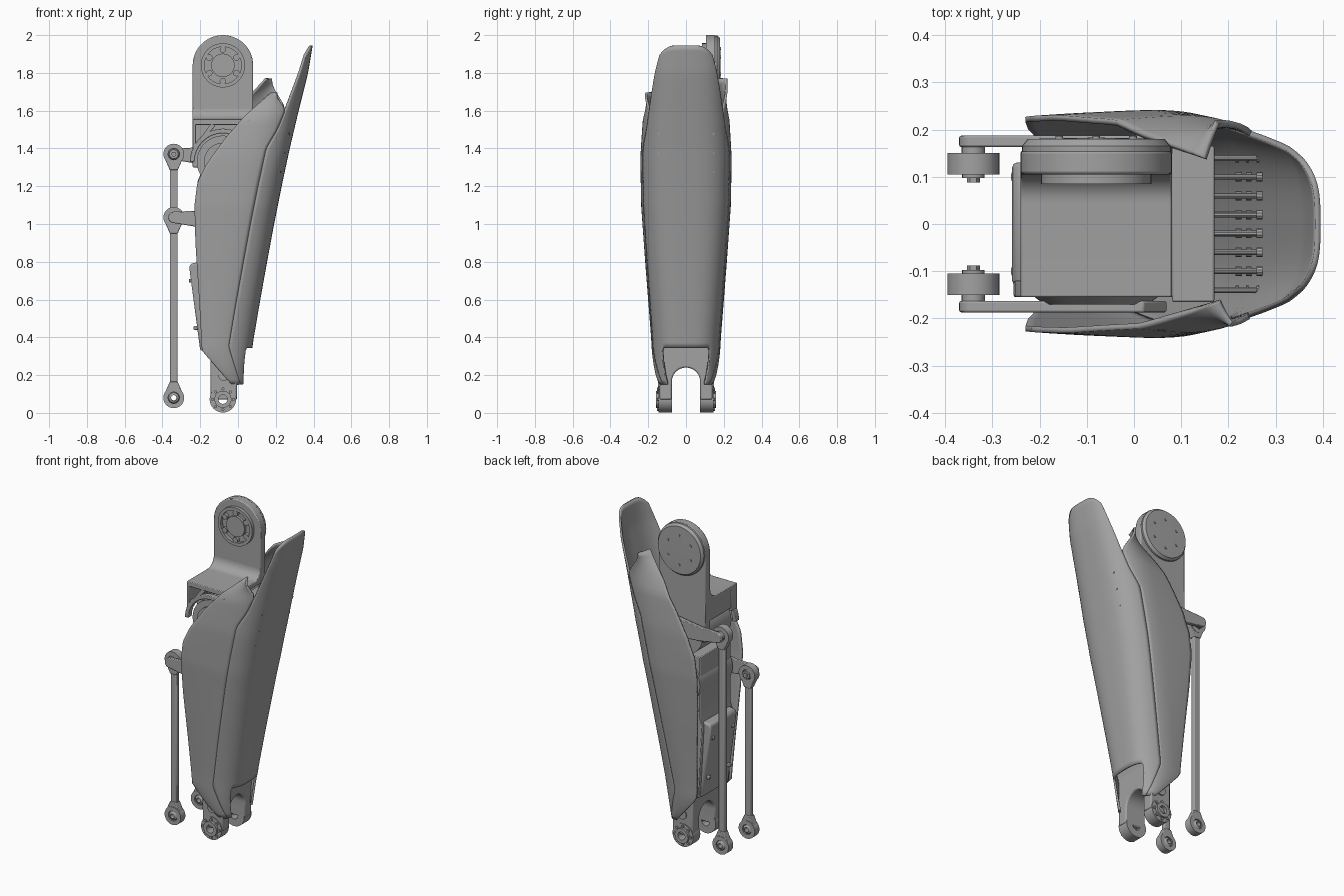
import bpy, bmesh
from math import pi, sin, cos
from mathutils import Vector, Matrix

cube = bpy.data.objects.get("Cube")
if cube:
    bpy.data.objects.remove(cube, do_unlink=True)

grey = bpy.data.materials.new("satin grey")
grey.use_nodes = True
grey.diffuse_color = (0.36, 0.36, 0.36, 1)
grey.node_tree.nodes["Principled BSDF"].inputs["Base Color"].default_value = (0.36, 0.36, 0.36, 1)


def finish(name, bm, bevel=0.0, fix=True):
    if fix:
        bmesh.ops.recalc_face_normals(bm, faces=bm.faces[:])
    me = bpy.data.meshes.new(name)
    bm.to_mesh(me)
    bm.free()
    ob = bpy.data.objects.new(name, me)
    bpy.context.collection.objects.link(ob)
    me.materials.append(grey)
    if bevel:
        mod = ob.modifiers.new("Bevel", 'BEVEL')
        mod.width, mod.segments, mod.limit_method = bevel, 2, 'ANGLE'
    bpy.ops.object.select_all(action='DESELECT')
    bpy.context.view_layer.objects.active = ob
    ob.select_set(True)
    bpy.ops.object.shade_smooth_by_angle(angle=0.6)
    return ob


def prism(name, pts, axis, a, b, bevel=0.004):
    """Outline of (x, z) extruded along y, or (y, z) extruded along x."""
    bm = bmesh.new()
    place = (lambda p, t: (p[0], t, p[1])) if axis == 'y' else (lambda p, t: (t, p[0], p[1]))
    face = bm.faces.new([bm.verts.new(place(p, a)) for p in pts])
    ext = bmesh.ops.extrude_face_region(bm, geom=[face])
    move = Vector(place((0, 0), b - a))
    bmesh.ops.translate(bm, vec=move, verts=[v for v in ext["geom"] if isinstance(v, bmesh.types.BMVert)])
    return finish(name, bm, bevel)


def box(name, x, y, z, bevel=0.004):
    return prism(name, [(x[0], z[0]), (x[1], z[0]), (x[1], z[1]), (x[0], z[1])], 'y', y[0], y[1], bevel)


def lathe(name, cx, cz, profile, seg=40):
    """Closed (radius, y) profile spun about a y-directed axle."""
    bm = bmesh.new()
    vs = [bm.verts.new((cx + r, y, cz)) for r, y in profile]
    es = [bm.edges.new((vs[i - 1], vs[i])) for i in range(len(vs))]
    bmesh.ops.spin(bm, geom=vs + es, cent=(cx, 0, cz), axis=(0, 1, 0), angle=2 * pi, steps=seg)
    bmesh.ops.remove_doubles(bm, verts=bm.verts[:], dist=0.0003)
    bad = [f for f in bm.faces if f.calc_area() < 1e-9]
    bmesh.ops.delete(bm, geom=bad, context='FACES')
    return finish(name, bm)


def ring(name, cx, cz, r0, r1, y0, y1, seg=40):
    return lathe(name, cx, cz, [(r0, y0), (r1, y0), (r1, y1), (r0, y1)], seg)


def disc(name, cx, cz, r, y0, y1, seg=32):
    return ring(name, cx, cz, 0, r, y0, y1, seg)


def arc(cx, cz, r, a0, a1, n=16):
    return [(cx + r * cos(a0 + (a1 - a0) * i / n), cz + r * sin(a0 + (a1 - a0) * i / n)) for i in range(n + 1)]


def key(table, z):
    for (z0, a), (z1, b) in zip(table, table[1:]):
        if z <= z1:
            return a + (b - a) * max(0, z - z0) / (z1 - z0)
    return table[-1][1]


def sheet(name, point, cols, rows):
    bm = bmesh.new()
    g = [[bm.verts.new(point(i / cols, j / rows)) for j in range(rows + 1)] for i in range(cols + 1)]
    for i in range(cols):
        for j in range(rows):
            bm.faces.new((g[i][j], g[i + 1][j], g[i + 1][j + 1], g[i][j + 1]))
    ob = finish(name, bm, fix=False)
    mod = ob.modifiers.new("Thickness", 'SOLIDIFY')
    mod.thickness, mod.offset = 0.012, 0
    return ob


# Shell outlines, each as (height, value)
FRONT = [(.15, .04), (.4, .078), (.6, .112), (.8, .148), (1, .185), (1.2, .225), (1.4, .268), (1.6, .315), (1.8, .365), (1.95, .39)]
WRAP = [(.15, .03), (.35, .12), (1.4, .12), (1.5, .085), (1.6, .068), (1.8, .042), (1.95, .02)]
WIDTH = [(.15, .17), (.4, .182), (.8, .212), (1.1, .233), (1.35, .237), (1.6, .225), (1.8, .215), (1.95, .2)]
BACK = [(.15, -.03), (.33, -.19), (.6, -.205), (.9, -.225), (1.1, -.23), (1.22, -.215), (1.32, -.165), (1.45, -.07), (1.57, .035), (1.695, .18)]


def curve_out(d):
    return (1 - (1 - min(d / .25, 1)) ** 3) ** (1 / 3)


def guard_point(u, v):
    t = 2 * u - 1
    s = min(1, max(0, (abs(t) - .62) / .2))
    low = .345 - .195 * s * s * (3 - 2 * s)
    high = 1.945 - .05 * abs(t) ** 6
    z = low + (high - low) * v
    d = key(WRAP, z) * abs(t) ** 3
    y = key(WIDTH, z) * curve_out(d)
    return key(FRONT, z) - d, y if t > 0 else -y, z


sheet("shin_guard", guard_point, 40, 60)

# Side panels, the rear one reaching a little higher
for side, name, top in ((-1, "right_side_panel", 1.695), (1, "left_side_panel", 1.77)):
    def panel_point(u, v):
        z = .15 + (top - .15) * v
        zb = z if z < 1.2 else 1.2 + (z - 1.2) * .495 / (top - 1.2)
        x0 = key(BACK, zb) - (top - 1.695) * .4 * max(0, v - .7) / .3
        x1 = key(FRONT, z) - key(WRAP, z)
        if z > 1.6:
            x1 = .247 + (x0 + .025 - .247) * ((z - 1.6) / (top - 1.6)) ** 2
        x = x0 + (x1 - x0) * u
        w = key(WIDTH, z) - .3 * max(0, z - 1.55) * (1 - u)
        y = w * curve_out(key(FRONT, z) - x) - .012 * (1 - u) ** 2
        return x, side * y, z
    sheet(name, panel_point, 16, 60)
    disc(name + "_bolt", .06, 1.54, .012, side * .2, side * .226, 16)

# Inner frame with the stepped calf cover
prism("inner_frame", [(-.02, .3), (-.19, .33), (-.215, .78), (-.2, .82), (-.2, 1.2), (.1, 1.2), (.06, .8), (0, .4)], 'y', -.15, .15)
prism("calf_cover", [(-.18, .33), (-.2, .33), (-.258, .77), (-.25, .79), (-.2, .8)], 'y', -.13, .13, .012)
for z in (.45, .7):
    for y in (-.1, .1):
        box("cover_screw", (-.235 - (z - .45) * .1, -.2), (y - .01, y + .01), (z - .01, z + .01))
box("front_bulkhead", (.08, .17), (-.165, .165), (1.15, 1.52))

# Pins between the bulkhead and the guard
for z in (1.28, 1.38, 1.48):
    end = key(FRONT, z) - .015
    for i in range(8):
        y = -.14 + i * .04
        bm = bmesh.new()
        for r, a, b in ((.006, .16, end), (.01, end - .012, end)):
            m = Matrix.Translation(((a + b) / 2, y, z)) @ Matrix.Rotation(pi / 2, 4, 'Y')
            bmesh.ops.create_cone(bm, cap_ends=True, segments=10, radius1=r, radius2=r, depth=b - a, matrix=m)
        finish("guard_pin", bm)

# Upper joint plate, shelf and motor
CX, TOP = -.08, 1.84
prism("joint_plate", [(-.24, 1.3), (.08, 1.3)] + arc(CX, TOP, .16, 0, pi, 28), 'y', .105, .155, .006)
lathe("joint_cap", CX, TOP, [(0, .15), (.157, .15), (.157, .165), (.145, .18), (0, .183)], 48)
ring("joint_ring", CX, TOP, .098, .117, .085, .11, 48)
disc("joint_hub", CX, TOP, .062, .088, .11)
for i in range(6):
    a = pi / 2 + i * pi / 3
    disc("joint_screw", CX + .083 * cos(a), TOP + .083 * sin(a), .017, .086, .11, 12)
    disc("cap_screw", CX + .09 * cos(a), TOP + .09 * sin(a), .008, .17, .186, 12)
fillet = [(.105 - .06 + .06 * sin(a * pi / 16), 1.615 - .06 * cos(a * pi / 16)) for a in range(9)]
prism("joint_shelf", [(.12, 1.615), (.12, 1.525), (-.155, 1.525), (-.155, 1.555)] + fillet, 'x', -.24, .08)

# Shelf side bracing around the knee motor
box("brace_post", (-.24, -.222), (-.155, -.1), (1.4, 1.54))
prism("brace_strut", [(-.24, 1.4), (-.22, 1.4), (-.12, 1.52), (-.14, 1.535)], 'y', -.155, -.13)
prism("brace_arch", arc(CX, 1.33, .175, 0, pi) + arc(CX, 1.33, .15, pi, 0), 'y', -.155, -.12)
box("rear_wall", (-.24, -.225), (-.1, .155), (1.42, 1.54))
lathe("knee_motor", CX, 1.33, [(0, -.145), (.1, -.145), (.1, -.13), (.138, -.13), (.138, .15), (0, .15)], 48)
lathe("lower_motor", CX, 1.03, [(0, -.17), (.11, -.17), (.13, -.155), (.13, .165), (0, .165)], 48)

# Crank arms, link rods and their bolts
RX = -.34
for side, name, z in ((-1, "right", 1.035), (1, "left", 1.37)):
    arm = arc(RX, z, .03, pi / 2, 1.5 * pi) + [(-.22, z - .05), (.02, z - .07), (.07, z), (.02, z + .07), (-.22, z + .035)]
    prism(name + "_crank_arm", arm, 'y', side * .163, side * .187)
    for end in (.08, z):
        ring(name + "_rod_eye", RX, end, .03, .055, side * .105, side * .15)
        lathe(name + "_rod_bearing", RX, end, [(.014, side * .102), (.027, side * .11), (.033, side * .128), (.027, side * .146), (.014, side * .155)])
    disc(name + "_rod_bolt", RX, z, .014, side * .088, side * .17, 6)
    disc(name + "_rod_washer", RX, z, .024, side * .097, side * .105, 20)
    disc(name + "_rod_spacer", RX, z, .025, side * .145, side * .165, 20)
    box(name + "_link_rod", (RX - .021, RX + .021), (side * .128 - .014, side * .128 + .014), (.125, z - .045), .006)
    for end, s in ((.08, 1), (z, -1)):
        prism(name + "_rod_neck", [(RX - .045, end + s * .03), (RX + .045, end + s * .03), (RX + .021, end + s * .085), (RX - .021, end + s * .085)], 'y', side * .108, side * .148)

# Ankle fork with hubs
fork = [(-.14, .07), (-.145, .38), (.145, .38), (.14, .07), (.075, .07)] + arc(0, .165, .075, 0, pi)
prism("ankle_fork", fork + [(-.075, .07)], 'x', -.145, -.005, .008)
for side in (-1, 1):
    ring("ankle_hub", CX, .072, .026, .07, side * .075, side * .145)
    ring("ankle_bearing", CX, .072, .024, .045, side * .14, side * .16)
    for i in range(8):
        a = i * pi / 4
        disc("ankle_screw", CX + .055 * cos(a), .072 + .055 * sin(a), .008, side * .14, side * .153, 10)
    disc("ankle_pin", CX + .005, .2, .03, side * .13, side * .15, 20)
